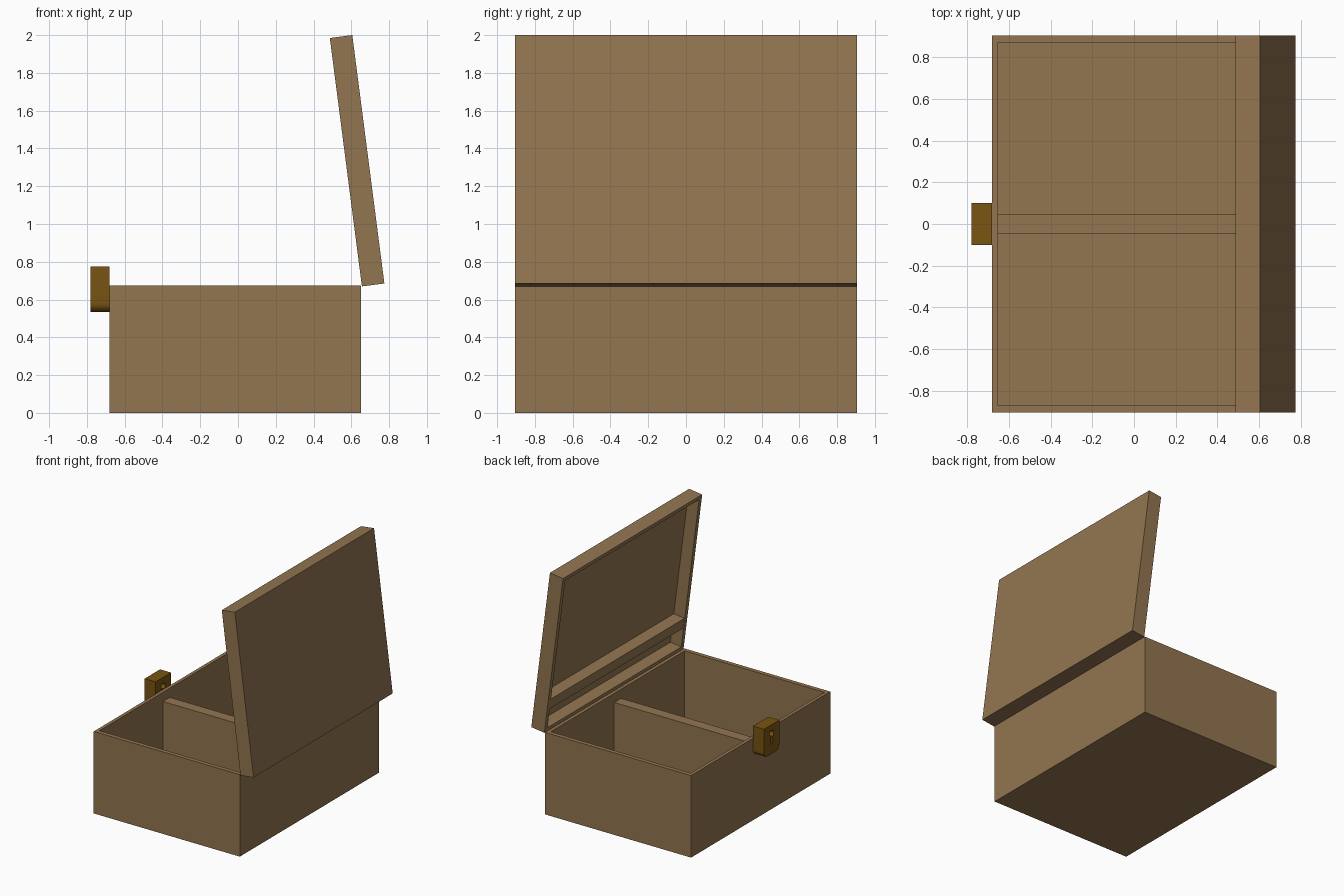
import bpy, bmesh, math
from mathutils import Matrix

if "Cube" in bpy.data.objects:
    bpy.data.objects.remove(bpy.data.objects["Cube"])


def material(name, colour):
    m = bpy.data.materials.new(name)
    m.diffuse_color = (*colour, 1)
    m.use_nodes = True
    m.node_tree.nodes["Principled BSDF"].inputs["Base Color"].default_value = m.diffuse_color
    return m


wood = material("wood", (0.29, 0.178, 0.082))
brass = material("brass", (0.19, 0.09, 0.006))


def finish(name, bm, mat, matrix):
    bmesh.ops.recalc_face_normals(bm, faces=bm.faces)
    mesh = bpy.data.meshes.new(name)
    bm.to_mesh(mesh)
    bm.free()
    mesh.materials.append(mat)
    ob = bpy.data.objects.new(name, mesh)
    ob.matrix_world = matrix
    bpy.context.collection.objects.link(ob)
    return ob


def tray(name, x0, x1, half_y, height, wall_x, wall_y, floor, matrix=Matrix()):
    """Hollow box open at local +z."""
    bm = bmesh.new()
    loops = []
    for dx, dy, z in ((0, 0, 0), (0, 0, height),
                      (wall_x, wall_y, height), (wall_x, wall_y, floor)):
        a, b, h = x0 + dx, x1 - dx, half_y - dy
        loops.append([bm.verts.new((x, y, z))
                      for x, y in ((a, -h), (b, -h), (b, h), (a, h))])
    for lo, hi in zip(loops, loops[1:]):
        for i in range(4):
            j = (i + 1) % 4
            bm.faces.new((lo[i], lo[j], hi[j], hi[i]))
    bm.faces.new(loops[0])
    bm.faces.new(loops[-1])
    return finish(name, bm, wood, matrix)


def block(name, lo, hi, matrix=Matrix()):
    bm = bmesh.new()
    bmesh.ops.create_cube(bm, size=1)
    for v in bm.verts:
        v.co = [(a + b) / 2 + c * (b - a) for a, b, c in zip(lo, hi, v.co)]
    return finish(name, bm, wood, matrix)


# Box body and centre divider
tray("box_body", -0.68, 0.65, 0.905, 0.675, 0.028, 0.035, 0.03)
block("box_divider", (-0.655, -0.045, 0.02), (0.625, 0.045, 0.6))

# Open lid, with a crossbar inside near the hinge
tilt = Matrix.Translation((0.775, 0, 0.685)) @ Matrix.Rotation(math.radians(-97.36), 4, 'Y')
tray("lid", 0, 1.326, 0.905, 0.12, 0.03, 0.035, 0.02, tilt)
block("lid_crossbar", (0.19, -0.873, 0.015), (0.275, 0.873, 0.118), tilt)


# Lock plate: rounded lower corners with a keyhole right through
def arc(cx, cy, r, start, end, n):
    return [(cx + r * math.cos(math.radians(start + (end - start) * i / n)),
             cy + r * math.sin(math.radians(start + (end - start) * i / n)))
            for i in range(n + 1)]


r = 0.045
outline = ([(0.1, 0.775), (-0.1, 0.775)]
           + arc(-0.1 + r, 0.535 + r, r, 180, 270, 8)
           + arc(0.1 - r, 0.535 + r, r, 270, 360, 8))
keyhole = arc(0, 0.7, 0.028, -65, 245, 20) + [(-0.019, 0.622), (0.019, 0.622)]

curve = bpy.data.curves.new("lock", 'CURVE')
curve.dimensions = '2D'
curve.fill_mode = 'BOTH'
curve.extrude = 0.05
for points in (outline, keyhole):
    spline = curve.splines.new('POLY')
    spline.points.add(len(points) - 1)
    for p, (x, y) in zip(spline.points, points):
        p.co = (x, y, 0, 1)
    spline.use_cyclic_u = True
curve.materials.append(brass)
lock = bpy.data.objects.new("lock", curve)
lock.matrix_world = Matrix(((0, 0, 1, -0.73), (1, 0, 0, 0), (0, 1, 0, 0), (0, 0, 0, 1)))
bpy.context.collection.objects.link(lock)
bpy.context.view_layer.objects.active = lock
lock.select_set(True)
bpy.ops.object.convert(target='MESH')
bpy.ops.object.shade_smooth_by_angle(angle=math.radians(30))
